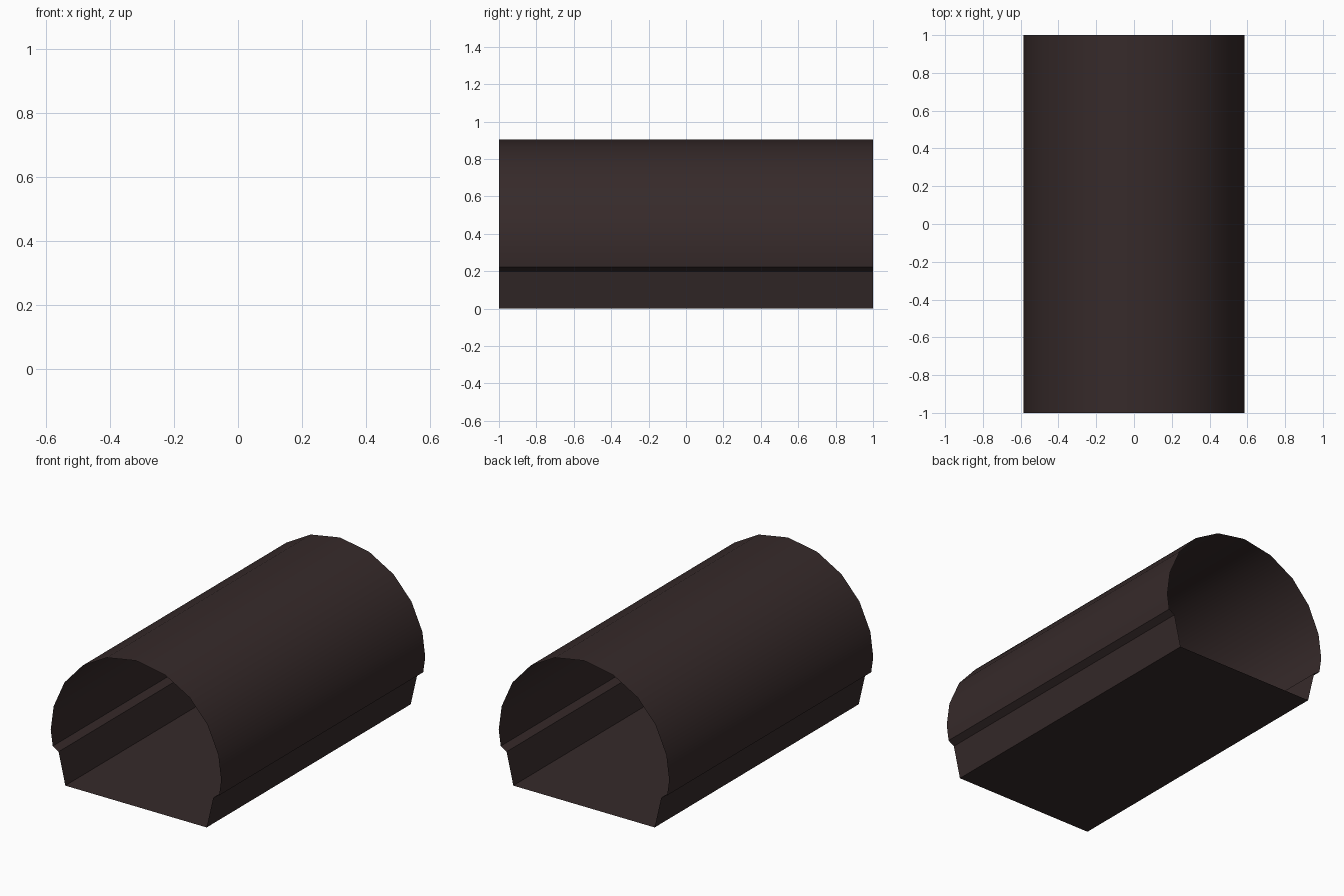
import bpy
import math

if "Cube" in bpy.data.objects:
    bpy.data.objects.remove(bpy.data.objects["Cube"])

HALF_LEN = 1.0          # tunnel runs along y
R, CZ = 0.585, 0.32     # arch radius and centre height

shell = bpy.data.materials.new("dark brown")
shell.diffuse_color = (0.037, 0.023, 0.023, 1)
shell.use_nodes = True
shell.node_tree.nodes["Principled BSDF"].inputs["Base Color"].default_value = shell.diffuse_color


def sweep(name, profile):
    """Sweep an open (x, z) profile along y as a thin sheet with open ends."""
    n = len(profile)
    verts = [(x, y, z) for y in (-HALF_LEN, HALF_LEN) for x, z in profile]
    faces = [(i, i + n, i + n + 1, i + 1) for i in range(n - 1)]
    mesh = bpy.data.meshes.new(name)
    mesh.from_pydata(verts, [], faces)
    mesh.materials.append(shell)
    obj = bpy.data.objects.new(name, mesh)
    bpy.context.collection.objects.link(obj)
    bpy.ops.object.select_all(action='DESELECT')
    obj.select_set(True)
    bpy.context.view_layer.objects.active = obj
    bpy.ops.object.shade_smooth_by_angle(angle=math.radians(30))
    return obj


# Arched roof, from left to right over the top
angles = [math.radians(a) for a in (0, 20, 39, 57, 75, 90)]
right = [(R * math.sin(a), CZ + R * math.cos(a)) for a in angles] + [(0.571, 0.222)]
left = [(-x, z) for x, z in reversed(right[1:])]
sweep("arched_roof", left + right)

# Flat floor with slanted side walls and a narrow ledge under the roof edge
side = [(0.571, 0.222), (0.531, 0.198), (0.485, 0.0)]
sweep("floor_and_walls", side + [(-x, z) for x, z in reversed(side)])
